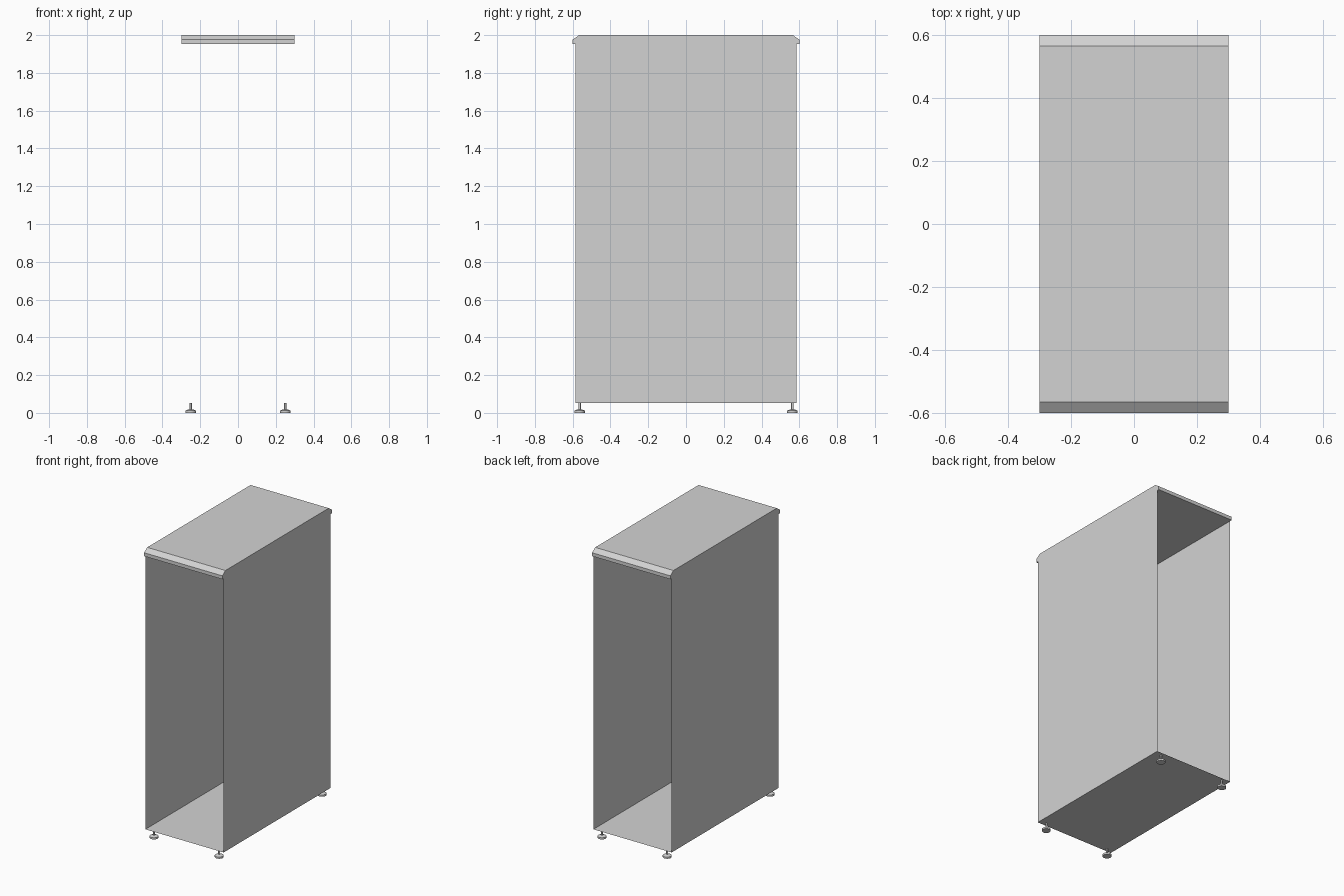
import bpy
import bmesh
import math

old = bpy.data.objects.get("Cube")
if old:
    bpy.data.objects.remove(old, do_unlink=True)

HALF_WIDTH = 0.3
HALF_DEPTH = 0.586
FLOOR_Z = 0.053
CAP_Z = 1.952

grey = bpy.data.materials.new("light_grey")
grey.use_nodes = True
colour = (0.65, 0.65, 0.65, 1)
grey.diffuse_color = colour
grey.node_tree.nodes["Principled BSDF"].inputs["Base Color"].default_value = colour


def add_object(name, bm):
    mesh = bpy.data.meshes.new(name)
    bm.to_mesh(mesh)
    bm.free()
    mesh.materials.append(grey)
    obj = bpy.data.objects.new(name, mesh)
    bpy.context.collection.objects.link(obj)
    return obj


def sheet(name, corners):
    bm = bmesh.new()
    bm.faces.new([bm.verts.new(c) for c in corners])
    return add_object(name, bm)


# Thin side panels, open at front and back
for name, s in (("left_panel", 1), ("right_panel", -1)):
    x, y = s * HALF_WIDTH, s * HALF_DEPTH
    sheet(name, [(x, -y, FLOOR_Z), (x, y, FLOOR_Z), (x, y, CAP_Z), (x, -y, CAP_Z)])

# Thin floor panel
x, y = HALF_WIDTH, HALF_DEPTH
sheet("floor_panel", [(-x, -y, FLOOR_Z), (-x, y, FLOOR_Z), (x, y, FLOOR_Z), (x, -y, FLOOR_Z)])

# Solid top slab with chamfered front and back edges
half = [(0.6, CAP_Z), (0.6, 1.976), (0.566, 2.0)]
profile = half + [(-py, pz) for py, pz in reversed(half)]
bm = bmesh.new()
face = bm.faces.new([bm.verts.new((-HALF_WIDTH, py, pz)) for py, pz in profile])
out = bmesh.ops.extrude_face_region(bm, geom=[face])
moved = [v for v in out["geom"] if isinstance(v, bmesh.types.BMVert)]
bmesh.ops.translate(bm, verts=moved, vec=(2 * HALF_WIDTH, 0, 0))
# Restore the starting end if the extrusion removed it
bmesh.ops.holes_fill(bm, edges=[e for e in bm.edges if e.is_boundary])
bmesh.ops.recalc_face_normals(bm, faces=bm.faces)
add_object("top_slab", bm)


# Levelling foot: round pad, shallow cone and thin stem
def foot(name, px, py):
    bm = bmesh.new()
    for r1, r2, z1, z2 in ((0.028, 0.028, 0, 0.012),
                           (0.028, 0.010, 0.012, 0.019),
                           (0.006, 0.006, 0.019, FLOOR_Z)):
        part = bmesh.ops.create_cone(bm, cap_ends=True, segments=20,
                                     radius1=r1, radius2=r2, depth=z2 - z1)
        bmesh.ops.translate(bm, verts=part["verts"], vec=(px, py, (z1 + z2) / 2))
    obj = add_object(name, bm)
    bpy.ops.object.select_all(action="DESELECT")
    obj.select_set(True)
    bpy.context.view_layer.objects.active = obj
    bpy.ops.object.shade_smooth_by_angle(angle=math.radians(30))


for side, sx in (("left", 1), ("right", -1)):
    for end, sy in (("front", -1), ("back", 1)):
        foot(f"{end}_{side}_foot", sx * 0.25, sy * 0.563)
